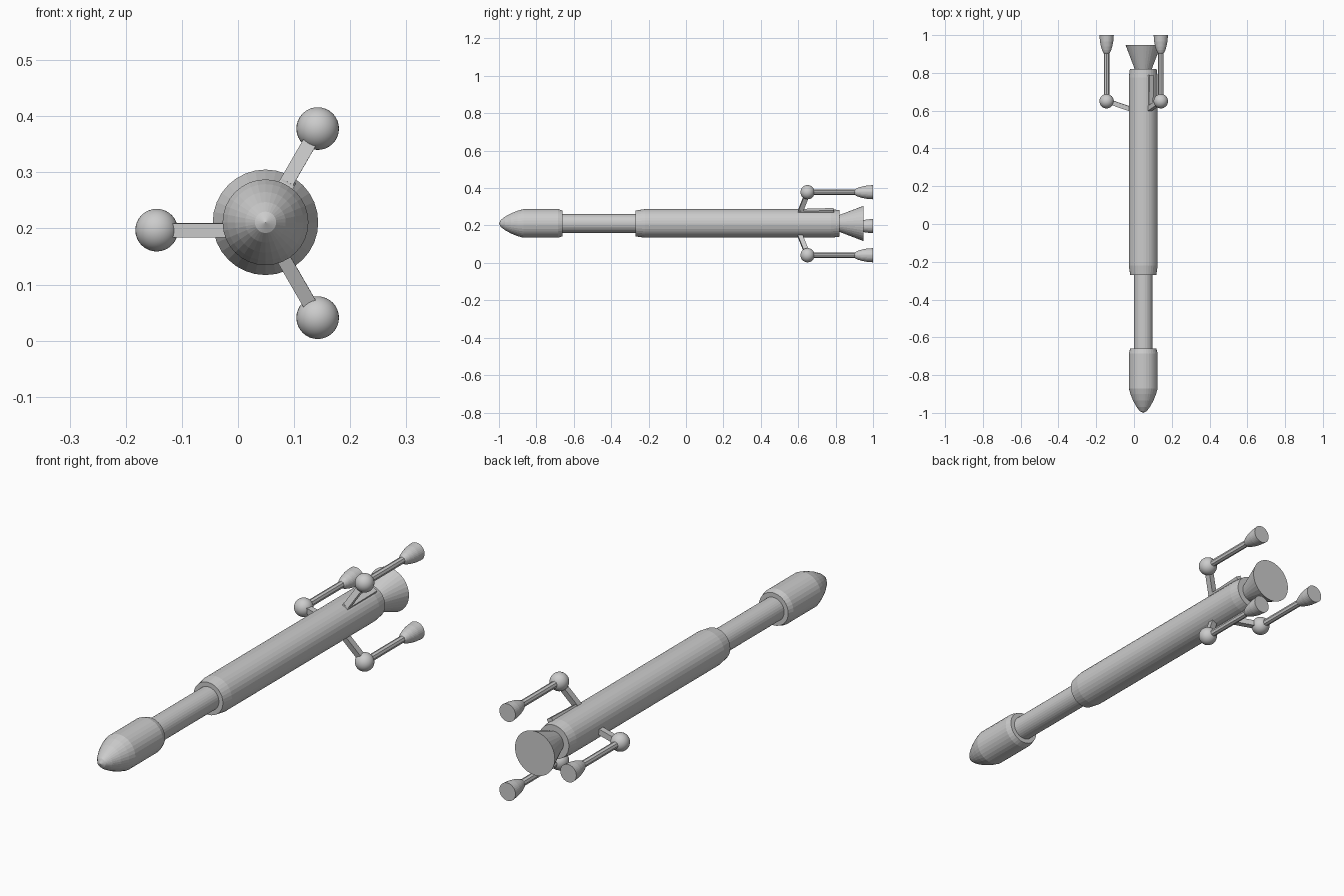
import bpy, bmesh, math
from mathutils import Vector, Matrix

if "Cube" in bpy.data.objects:
    bpy.data.objects.remove(bpy.data.objects["Cube"])

CX, CZ = 0.049, 0.211          # long axis of the main body


def finish(name, bm):
    bmesh.ops.recalc_face_normals(bm, faces=bm.faces)
    me = bpy.data.meshes.new(name)
    bm.to_mesh(me)
    bm.free()
    ob = bpy.data.objects.new(name, me)
    bpy.context.collection.objects.link(ob)
    return ob


def lathe(name, profile, x, z, sides=32):
    """Closed solid turned around a line parallel to y; profile is (y, radius)."""
    bm = bmesh.new()
    rings = []
    for y, r in profile:
        if r == 0:
            rings.append([bm.verts.new((x, y, z))] * sides)
            continue
        angles = [2 * math.pi * i / sides for i in range(sides)]
        rings.append([bm.verts.new((x + r * math.cos(a), y, z + r * math.sin(a))) for a in angles])
    for a, b in zip(rings, rings[1:]):
        for i in range(sides):
            j = (i + 1) % sides
            bm.faces.new(list(dict.fromkeys((a[i], a[j], b[j], b[i]))))
    for ring in (rings[0], rings[-1]):
        if ring[0] is not ring[1]:
            bm.faces.new(ring)
    return finish(name, bm)


def beam(name, p, q, width, depth):
    """Square bar from p to q; width lies across the y axis."""
    p, q = Vector(p), Vector(q)
    d = (q - p).normalized()
    radial = Vector((p.x + q.x - 2 * CX, 0, p.z + q.z - 2 * CZ))
    side = radial.cross(Vector((0, 1, 0))).normalized()
    up = d.cross(side).normalized()
    bm = bmesh.new()
    bmesh.ops.create_cube(bm, size=1)
    rot = Matrix((side, up, d)).transposed()
    for v in bm.verts:
        v.co = (p + q) / 2 + rot @ Vector((v.co.x * width, v.co.y * depth, v.co.z * (q - p).length))
    return finish(name, bm)


# Main body: nose, neck, tank and engine bell
lathe("nose_capsule", [(-1, 0), (-0.99, 0.019), (-0.968, 0.036), (-0.935, 0.054), (-0.9, 0.068),
                       (-0.87, 0.0765), (-0.685, 0.0765), (-0.66, 0.069)], CX, CZ)
lathe("neck", [(-0.67, 0.05), (-0.26, 0.05)], CX, CZ)
lathe("main_tank", [(-0.27, 0.069), (-0.22, 0.0765), (0.775, 0.0765), (0.82, 0.071)], CX, CZ)
lathe("engine_bell", [(0.81, 0.043), (0.82, 0.045), (0.948, 0.094)], CX, CZ)

# Three outriggers: arm, ball joint, rod and flared thruster
balls = {"upper": (0.142, 0.378, 60), "left": (-0.145, 0.197, 180), "lower": (0.142, 0.041, 300)}
for tag, (x, z, deg) in balls.items():
    a = math.radians(deg)
    rx, rz = x - 0.13 * math.cos(a), z - 0.13 * math.sin(a)
    beam(tag + "_arm", (rx, 0.607, rz), (x, 0.652, z), 0.025, 0.025)

    bm = bmesh.new()
    bmesh.ops.create_uvsphere(bm, u_segments=32, v_segments=16, radius=0.038,
                              matrix=Matrix.Translation((x, 0.65, z)))
    ball = finish(tag + "_ball", bm)
    ball.data.shade_smooth()

    lathe(tag + "_rod", [(0.65, 0.0145), (0.92, 0.0145)], x, z, 8)
    lathe(tag + "_thruster", [(0.9, 0.012), (0.907, 0.018), (0.92, 0.024), (0.94, 0.030),
                              (0.965, 0.035), (1.0, 0.038)], x, z)

# Small rail lying on the tank behind the upper arm
c, s = math.cos(math.radians(60)), math.sin(math.radians(60))
beam("upper_rail", (CX + 0.072 * c, 0.6, CZ + 0.072 * s),
     (CX + 0.078 * c, 0.79, CZ + 0.078 * s), 0.025, 0.02)
